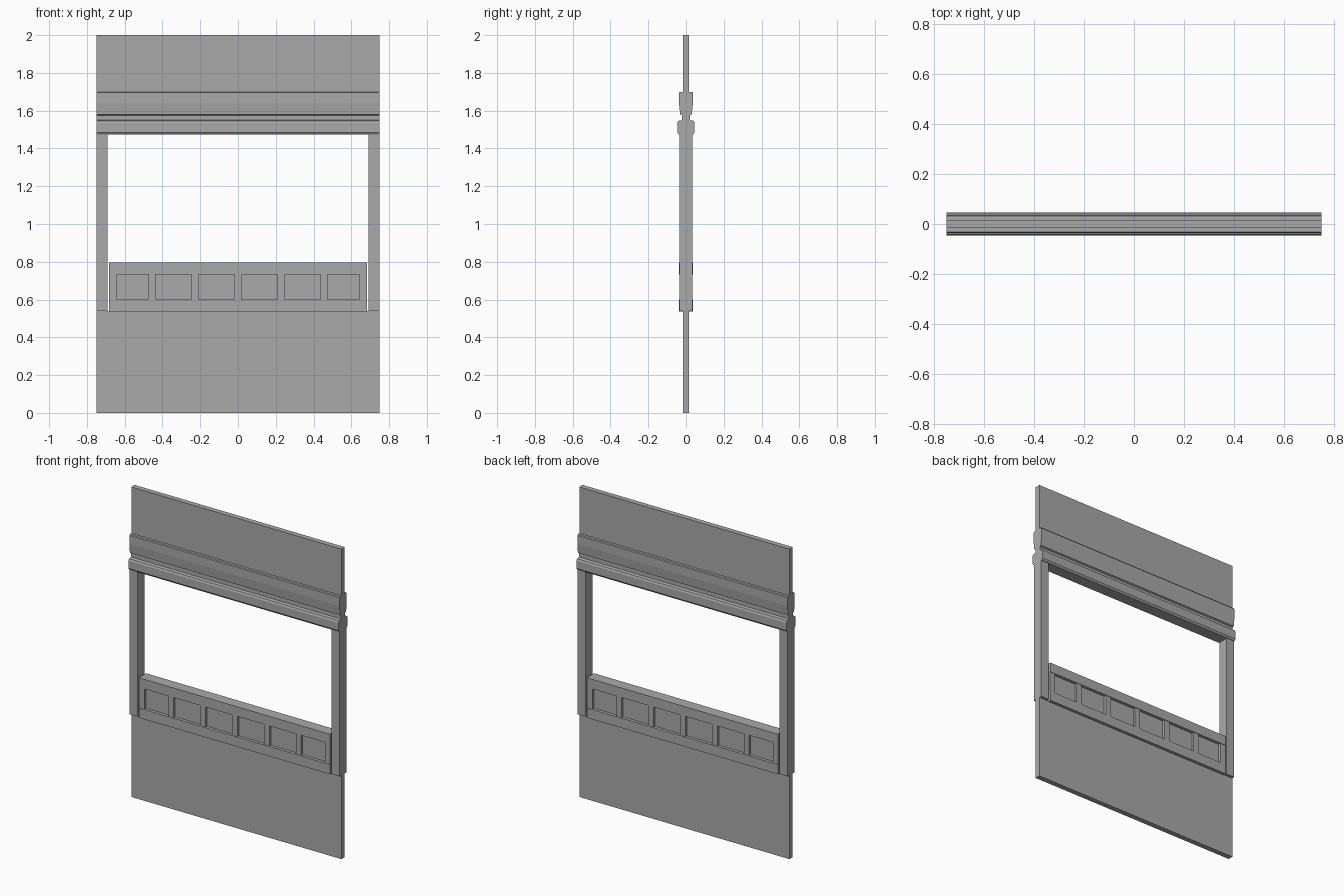
import bpy
import bmesh

cube = bpy.data.objects.get("Cube")
if cube:
    bpy.data.objects.remove(cube, do_unlink=True)

grey = bpy.data.materials.new("plain grey")
grey.use_nodes = True
colour = (0.4, 0.4, 0.4, 1)
grey.diffuse_color = colour
grey.node_tree.nodes["Principled BSDF"].inputs["Base Color"].default_value = colour

WIDTH = 1.5
WALL = 0.017  # half thickness


def add_object(name, bm):
    bmesh.ops.recalc_face_normals(bm, faces=bm.faces)
    mesh = bpy.data.meshes.new(name)
    bm.to_mesh(mesh)
    bm.free()
    mesh.materials.append(grey)
    obj = bpy.data.objects.new(name, mesh)
    bpy.context.collection.objects.link(obj)
    return obj


def box(name, x0, x1, half_depth, z0, z1):
    bm = bmesh.new()
    bmesh.ops.create_cube(bm, size=1)
    for v in bm.verts:
        v.co.x = x1 if v.co.x > 0 else x0
        v.co.y = half_depth * (1 if v.co.y > 0 else -1)
        v.co.z = z1 if v.co.z > 0 else z0
    return add_object(name, bm)


def moulding(name, half_profile):
    """Mirror a (depth, height) profile front to back and run it across the width."""
    outline = half_profile + [(-y, z) for y, z in reversed(half_profile)]
    bm = bmesh.new()
    face = bm.faces.new([bm.verts.new((-WIDTH / 2, y, z)) for y, z in outline])
    swept = bmesh.ops.extrude_face_region(bm, geom=[face])
    verts = [g for g in swept["geom"] if isinstance(g, bmesh.types.BMVert)]
    bmesh.ops.translate(bm, verts=verts, vec=(WIDTH, 0, 0))
    return add_object(name, bm)


# Solid wall below the opening
box("lower_wall", -WIDTH / 2, WIDTH / 2, WALL, 0, 0.54)

# Upper wall, fascia, neck and rounded head beam in one profile
moulding("upper_wall_and_head", [
    (0.038, 1.474), (0.042, 1.480), (0.046, 1.485), (0.046, 1.535),
    (0.041, 1.546), (0.021, 1.55), (0.021, 1.575), (0.031, 1.58),
    (0.037, 1.64), (0.037, 1.695), (0.033, 1.70), (WALL, 1.70), (WALL, 2.0),
])

# Posts on either side of the opening
for side, name in ((-1, "right_post"), (1, "left_post")):
    x0, x1 = sorted((side * 0.692, side * WIDTH / 2))
    box(name, x0, x1, 0.034, 0.54, 1.476)

# Parapet: rails, recessed panel and evenly spaced stiles
RAIL = 0.682
box("bottom_rail", -RAIL, RAIL, 0.037, 0.537, 0.60)
box("top_rail", -RAIL, RAIL, 0.037, 0.733, 0.795)
box("recessed_panel", -RAIL, RAIL, 0.017, 0.60, 0.733)
for i, x in enumerate((-0.663, -0.455, -0.228, 0, 0.228, 0.455, 0.663)):
    box(f"stile_{i + 1}", x - 0.019, x + 0.019, 0.034, 0.60, 0.733)
